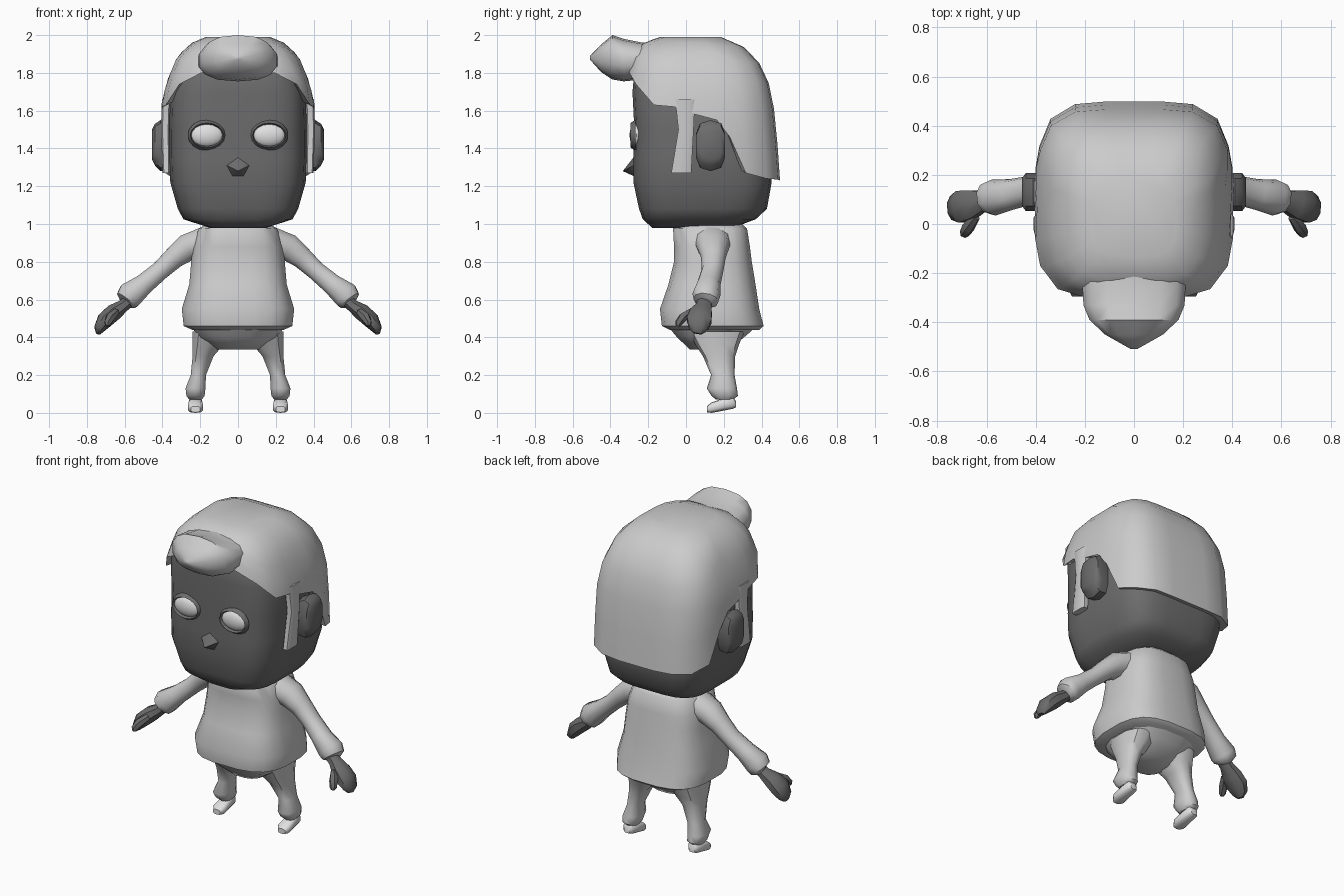
import bpy, bmesh, math
from mathutils import Vector

if "Cube" in bpy.data.objects:
    bpy.data.objects.remove(bpy.data.objects["Cube"])


def material(name, v):
    m = bpy.data.materials.new(name)
    m.diffuse_color = (v, v, v, 1)
    m.use_nodes = True
    m.node_tree.nodes["Principled BSDF"].inputs["Base Color"].default_value = m.diffuse_color
    return m


SKIN = material("dark grey skin", 0.15)
CLOTH = material("light grey cloth", 0.6)
HAIR = material("light grey hair", 0.6)
WHITE = material("pale grey", 0.75)


def finish(name, bm, mat, angle=45):
    bmesh.ops.recalc_face_normals(bm, faces=bm.faces)
    me = bpy.data.meshes.new(name)
    bm.to_mesh(me)
    bm.free()
    ob = bpy.data.objects.new(name, me)
    bpy.context.collection.objects.link(ob)
    me.materials.append(mat)
    bpy.ops.object.select_all(action='DESELECT')
    ob.select_set(True)
    bpy.context.view_layer.objects.active = ob
    bpy.ops.object.shade_smooth_by_angle(angle=math.radians(angle))
    return ob


def loft(name, rings, mat, start=True, end=True, angle=45):
    """Skin a list of closed rings, with optional end caps."""
    bm = bmesh.new()
    vs = [[bm.verts.new(p) for p in r] for r in rings]
    n = len(vs[0])
    for a, b in zip(vs, vs[1:]):
        for i in range(n):
            j = (i + 1) % n
            bm.faces.new((a[i], a[j], b[j], b[i]))
    if start:
        bm.faces.new(vs[0])
    if end:
        bm.faces.new(vs[-1])
    return finish(name, bm, mat, angle)


def outline(rx, ry, n, p):
    """Rounded-square outline; p = 2 is an ellipse."""
    pts = []
    for i in range(n):
        t = 2 * math.pi * (i + 0.5) / n
        c, s = math.cos(t), math.sin(t)
        pts.append((rx * math.copysign(abs(c) ** (2 / p), c),
                    ry * math.copysign(abs(s) ** (2 / p), s)))
    return pts


def z_ring(z, cx, cy, rx, ry, n=12, p=2.4):
    return [Vector((cx + a, cy + b, z)) for a, b in outline(rx, ry, n, p)]


def y_ring(y, cx, w, z0, z1, n=12, p=2.5):
    return [Vector((cx + a, y, (z0 + z1) / 2 + b))
            for a, b in outline(w, (z1 - z0) / 2, n, p)]


def body(name, rows, mat, n, p):
    """Rows of height, half width, front y, back y."""
    return loft(name, [z_ring(z, 0, (f + b) / 2, w, (b - f) / 2, n, p)
                       for z, w, f, b in rows], mat)


def tube(name, rows, s, mat, n=10):
    """Rows of x, y, z, radius across, radius in depth; s mirrors x."""
    pts = [Vector((s * r[0], r[1], r[2])) for r in rows]
    rings = []
    for i, r in enumerate(rows):
        d = (pts[min(i + 1, len(pts) - 1)] - pts[max(i - 1, 0)]).normalized()
        u = d.cross(Vector((0, 1, 0))).normalized()
        v = u.cross(d).normalized()
        rings.append([pts[i] + u * a + v * b for a, b in outline(r[3], r[4], n, 2.2)])
    return loft(name, rings, mat)


# Head
body("head", [(.98, .15, -.18, .25), (1.025, .29, -.23, .37), (1.08, .32, -.25, .43),
              (1.22, .36, -.28, .455), (1.35, .365, -.28, .455), (1.5, .365, -.275, .45),
              (1.7, .36, -.285, .42), (1.85, .30, -.27, .33), (1.93, .2, -.2, .2)], SKIN, 24, 4)

# Nose
bm = bmesh.new()
nv = [bm.verts.new(c) for c in [(-.07, -.268, 1.315), (0, -.272, 1.36), (.07, -.268, 1.315),
                                (.035, -.268, 1.25), (-.035, -.268, 1.25), (0, -.335, 1.28)]]
for i in range(5):
    bm.faces.new((nv[i], nv[(i + 1) % 5], nv[5]))
bm.faces.new(nv[:5])
finish("nose", bm, SKIN, 60)

# Hair shell: half plan outline (x, y, hem height) from back to front
half = [(0, .50, 1.23), (.12, .50, 1.23), (.24, .49, 1.235), (.34, .43, 1.24),
        (.385, .32, 1.27), (.40, .24, 1.46), (.405, .17, 1.55), (.405, .05, 1.58),
        (.405, -.06, 1.62), (.385, -.17, 1.63), (.33, -.265, 1.74), (.22, -.31, 1.80),
        (.10, -.32, 1.78), (0, -.32, 1.78)]
plan = half + [(-x, y, z) for x, y, z in half[-2:0:-1]]
# height, scale of width, of back depth, of front depth
taper = [(1.2, 1, 1, 1), (1.55, 1, .945, 1), (1.65, .99, .91, 1), (1.75, .935, .86, 1),
         (1.89, .79, .71, .92), (1.96, .6, .5, .75), (1.99, .42, .3, .5)]
CY = .05


def hair_point(x, y, z):
    for a, b in zip(taper, taper[1:]):
        if z <= b[0] + 1e-6:
            t = (z - a[0]) / (b[0] - a[0])
            sx, sb, sf = (a[k] + (b[k] - a[k]) * t for k in (1, 2, 3))
            return Vector((x * sx, CY + (y - CY) * (sb if y > CY else sf), z))


rings = [[Vector((x * .88, CY + (y - CY) * .88, z + .02)) for x, y, z in plan]]
for t in (0, .25, .5, .68, .82, .93, 1):
    rings.append([hair_point(x, y, z + (1.99 - z) * t) for x, y, z in plan])
loft("hair", rings, HAIR, start=False)

# Swept front tuft
loft("hair_tuft", [y_ring(y, 0, w, a, b, 14) for y, w, a, b in [
    (-.08, .17, 1.82, 1.97), (-.23, .215, 1.765, 1.96), (-.33, .21, 1.755, 1.98),
    (-.39, .185, 1.765, 2.0), (-.45, .12, 1.805, 1.95), (-.508, .015, 1.87, 1.89)]], HAIR)

# Shirt and hips
body("shirt", [(1.0, .17, -.05, .30), (.975, .21, -.07, .325), (.88, .24, -.065, .34),
               (.80, .25, -.065, .35), (.68, .26, -.095, .37), (.55, .30, -.14, .39),
               (.46, .29, -.13, .413), (.44, .245, -.09, .39)], CLOTH, 20, 3)
body("hips", [(.46, .25, -.10, .38), (.40, .215, -.05, .31), (.335, .11, .02, .23)], CLOTH, 16, 2.6)

for s, side in ((-1, "left"), (1, "right")):
    # Eyeball with a raised skin rim
    bm = bmesh.new()
    bmesh.ops.create_uvsphere(bm, u_segments=16, v_segments=10, radius=1)
    for v in bm.verts:
        v.co = Vector((s * .165 + v.co.x * .092, -.262 + v.co.y * .037, 1.47 + v.co.z * .064))
    finish("eye_" + side, bm, WHITE)
    bm = bmesh.new()
    rim = []
    for i in range(16):
        t = 2 * math.pi * i / 16
        rim.append([bm.verts.new((s * .165 + math.cos(t) * (.088 + r * .013), -.268 + d,
                                  1.47 + math.sin(t) * (.065 + r * .017)))
                    for r, d in ((-.7, 0), (0, -.026), (1, 0))])
    for i in range(16):
        a, b = rim[i], rim[(i + 1) % 16]
        for k in (0, 1):
            bm.faces.new((a[k], b[k], b[k + 1], a[k + 1]))
    finish("eyelid_" + side, bm, SKIN, 60)

    # Ear
    loft("ear_" + side, [[Vector((s * x, y + a, z + b)) for a, b in outline(hy, hz, 10, 3)]
                         for x, y, z, hy, hz in [(.34, .13, 1.40, .07, .11), (.41, .13, 1.415, .08, .135),
                                                 (.44, .13, 1.42, .08, .11), (.455, .13, 1.42, .06, .08)]],
         SKIN)
    # Sideburn
    loft("sideburn_" + side, [z_ring(z, s * x, y, rx, ry, 8, 4) for z, x, y, rx, ry in [
        (1.66, .38, -.005, .024, .055), (1.5, .385, .0, .024, .042), (1.27, .38, -.025, .02, .055)]], HAIR)

    # Sleeve, hand and thumb
    tube("sleeve_" + side, [(.17, .14, .91, .08, .10), (.27, .145, .875, .075, .085),
                            (.34, .145, .82, .06, .065), (.41, .14, .755, .052, .058),
                            (.50, .12, .68, .057, .063), (.57, .108, .625, .073, .074),
                            (.59, .105, .595, .064, .066), (.60, .10, .585, .04, .04)], s, CLOTH)
    tube("hand_" + side, [(.57, .10, .60, .035, .04), (.61, .095, .565, .036, .042),
                          (.66, .08, .53, .048, .062), (.705, .07, .49, .046, .07),
                          (.735, .065, .445, .03, .052), (.74, .06, .42, .012, .025)], s, SKIN, 8)
    tube("thumb_" + side, [(.645, .03, .535, .02, .02), (.675, -.015, .505, .026, .026),
                           (.69, -.04, .475, .02, .02), (.69, -.045, .46, .01, .01)], s, SKIN, 6)

    # Trouser leg and shoe
    loft("leg_" + side, [z_ring(z, s * x, y, rx, ry, 10) for z, x, y, rx, ry in [
        (.43, .14, .16, .105, .15), (.36, .16, .165, .085, .115), (.30, .185, .175, .058, .085),
        (.20, .21, .195, .042, .062), (.13, .225, .19, .055, .08), (.09, .225, .205, .05, .07),
        (.07, .225, .205, .035, .045)]], CLOTH)
    loft("shoe_" + side, [y_ring(y, s * .225, w, a, b, 10, 3) for y, w, a, b in [
        (.265, .02, .03, .06), (.25, .035, .022, .085), (.19, .038, .01, .075),
        (.135, .041, .0, .055), (.11, .025, .003, .035)]], WHITE)
